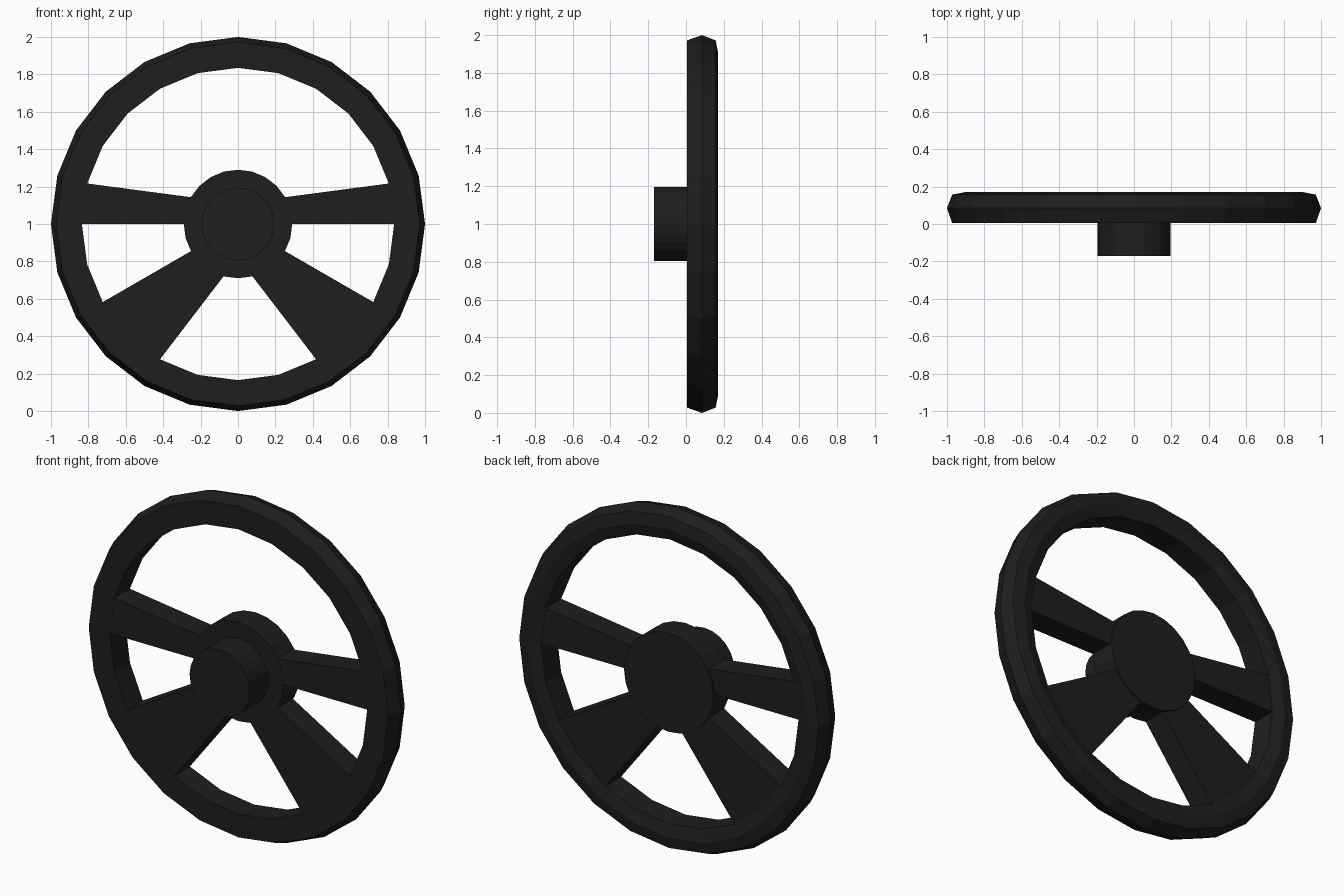
import bpy, bmesh
from math import sin, cos, radians, pi

if "Cube" in bpy.data.objects:
    bpy.data.objects.remove(bpy.data.objects["Cube"])

N = 24          # sides of every round part
CZ = 1.0        # wheel centre height

mat = bpy.data.materials.new("black_plastic")
mat.diffuse_color = (0.013, 0.013, 0.013, 1)
mat.use_nodes = True
mat.node_tree.nodes["Principled BSDF"].inputs["Base Color"].default_value = mat.diffuse_color


def finish(bm, name):
    bmesh.ops.recalc_face_normals(bm, faces=bm.faces)
    me = bpy.data.meshes.new(name)
    bm.to_mesh(me)
    bm.free()
    me.materials.append(mat)
    ob = bpy.data.objects.new(name, me)
    bpy.context.collection.objects.link(ob)
    return ob


def point(angle, r, y):
    return (r * cos(angle), y, CZ + r * sin(angle))


def lathe(name, profile, closed=False):
    """Revolve (radius, y) points about the wheel axis; open profiles get end caps."""
    bm = bmesh.new()
    rings = [[bm.verts.new(point(2 * pi * i / N, r, y)) for i in range(N)]
             for r, y in profile]
    pairs = list(zip(rings, rings[1:]))
    if closed:
        pairs.append((rings[-1], rings[0]))
    else:
        bm.faces.new(rings[0])
        bm.faces.new(rings[-1])
    for a, b in pairs:
        for i in range(N):
            j = (i + 1) % N
            bm.faces.new((a[i], a[j], b[j], b[i]))
    return finish(bm, name)


def spoke(name, hub_angles, rim_angles, side):
    """Flat plate joining hub vertices to rim vertices, mirrored by side."""
    bm = bmesh.new()
    outline = [(a, 0.285) for a in hub_angles] + [(a, 0.838) for a in rim_angles]
    front, back = [], []
    for a, r in outline:
        x, _, z = point(radians(a), r, 0)
        front.append(bm.verts.new((side * x, 0.006, z)))
        back.append(bm.verts.new((side * x, 0.148, z)))
    bm.faces.new(front)
    bm.faces.new(back)
    n = len(outline)
    for i in range(n):
        j = (i + 1) % n
        bm.faces.new((front[i], front[j], back[j], back[i]))
    return finish(bm, name)


# Rim: flat front, bevelled outside and rounded back
lathe("rim", [(0.835, 0.005), (0.972, 0.005), (1.0, 0.085), (0.972, 0.157),
              (0.905, 0.17), (0.835, 0.15)], closed=True)

# Hub disc and protruding column boss
hub = lathe("hub", [(0.195, -0.17), (0.195, 0.005), (0.29, 0.005), (0.29, 0.16)])

# Two narrow upper spokes and two wide lower spokes
for side, label in ((1, "right"), (-1, "left")):
    spoke("upper_spoke_" + label, (30, 15, 0), (0, 15), side)
    spoke("lower_spoke_" + label, (-30, -45, -60, -75), (-60, -45, -30), side)
